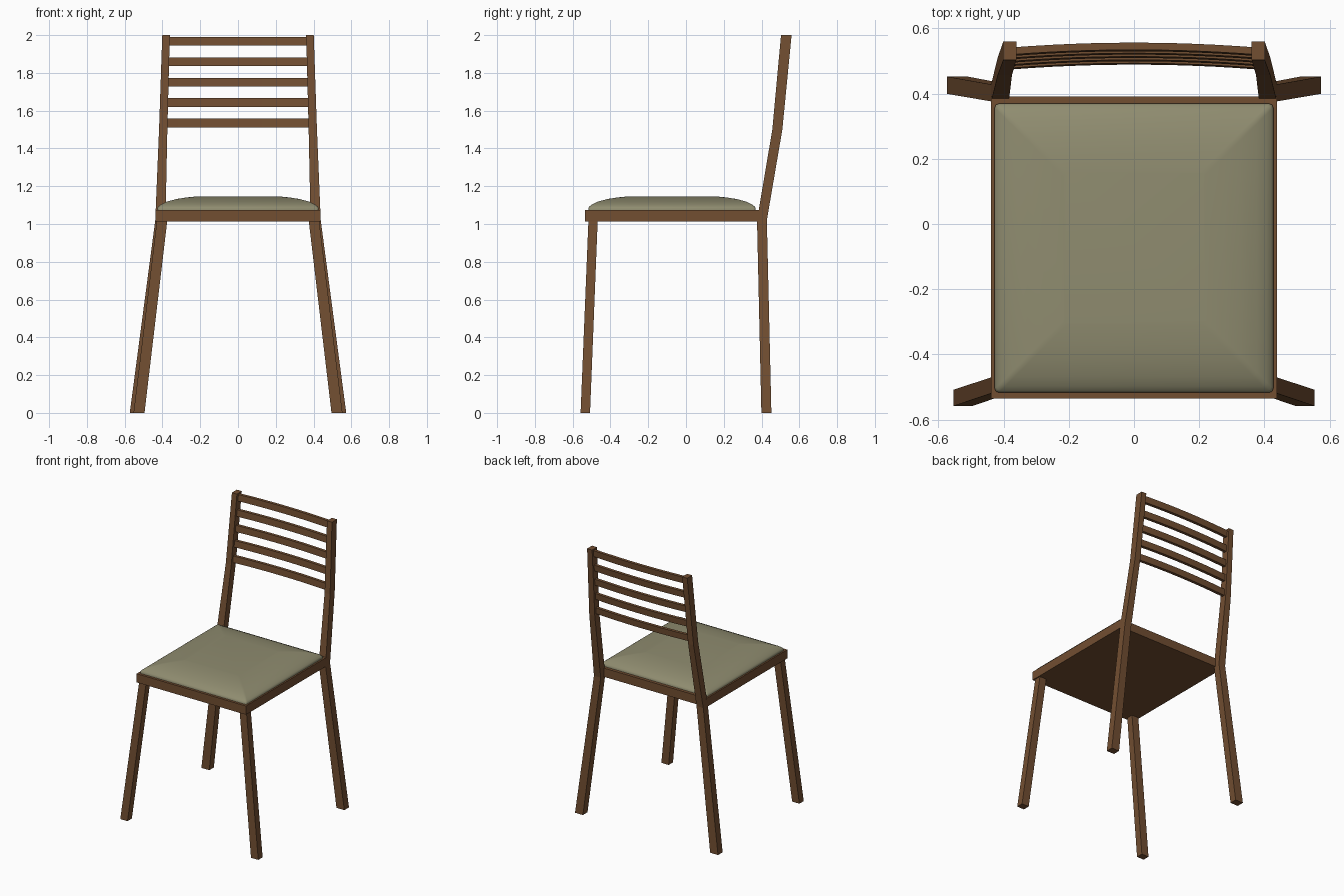
import bpy, bmesh

if "Cube" in bpy.data.objects:
    bpy.data.objects.remove(bpy.data.objects["Cube"])

def material(name, rgb):
    m = bpy.data.materials.new(name)
    m.diffuse_color = (*rgb, 1)
    m.use_nodes = True
    m.node_tree.nodes["Principled BSDF"].inputs["Base Color"].default_value = m.diffuse_color
    return m

wood = material("brown wood", (0.168, 0.077, 0.031))
fabric = material("sage fabric", (0.275, 0.262, 0.160))

def loft(name, sections, mat):
    """Closed solid through a list of four-cornered (or more) rings."""
    bm = bmesh.new()
    rings = [[bm.verts.new(p) for p in s] for s in sections]
    n = len(rings[0])
    for a, b in zip(rings, rings[1:]):
        for i in range(n):
            j = (i + 1) % n
            bm.faces.new((a[i], a[j], b[j], b[i]))
    bm.faces.new(rings[0][::-1])
    bm.faces.new(rings[-1])
    bmesh.ops.recalc_face_normals(bm, faces=bm.faces)
    me = bpy.data.meshes.new(name)
    bm.to_mesh(me)
    bm.free()
    me.materials.append(mat)
    ob = bpy.data.objects.new(name, me)
    bpy.context.collection.objects.link(ob)
    return ob

def rect(x0, x1, y0, y1, z):
    return [(x0, y0, z), (x1, y0, z), (x1, y1, z), (x0, y1, z)]

def rounded(x0, x1, y0, y1, z, c):
    return [(x0 + c, y0, z), (x1 - c, y0, z), (x1 - .3 * c, y0 + .3 * c, z),
            (x1, y0 + c, z), (x1, y1 - c, z), (x1 - .3 * c, y1 - .3 * c, z),
            (x1 - c, y1, z), (x0 + c, y1, z), (x0 + .3 * c, y1 - .3 * c, z),
            (x0, y1 - c, z), (x0, y0 + c, z), (x0 + .3 * c, y0 + .3 * c, z)]

# seat frame
loft("seat_frame", [rect(-.438, .438, -.535, .391, z) for z in (1.012, 1.075)], wood)

# domed cushion
profile = [(0, 1.07), (0, 1.085), (.006, 1.093), (.02, 1.104), (.05, 1.118),
           (.1, 1.132), (.15, 1.140), (.21, 1.146)]
cushion = loft("seat_cushion", [rounded(-.427 + d, .427 - d, -.517 + d, .369 - d, z, .012)
                                for d, z in profile], fabric)
bpy.context.view_layer.objects.active = cushion
cushion.select_set(True)
bpy.ops.object.shade_smooth_by_angle(angle=0.9)
cushion.select_set(False)

# splayed front legs and one-piece back posts: x0, x1, y0, y1, z
front_leg = [(.495, .553, -.558, -.508, 0), (.373, .428, -.516, -.467, 1.03)]
back_post = [(.510, .573, .399, .452, 0), (.384, .438, .376, .428, 1.02),
             (.374, .418, .457, .510, 1.5), (.361, .401, .503, .559, 2.0)]
for name, path in (("front_leg", front_leg), ("back_post", back_post)):
    for side, s in (("right", 1), ("left", -1)):
        loft(f"{name}_{side}", [rect(s * a, s * b, c, d, z) for a, b, c, d, z in path], wood)

# bowed back slats following the lean of the posts
def post_y(z):
    return .4835 + (z - 1.5) * .095

for k in range(5):
    zc = 1.535 + k * .108
    lo, hi = zc - .023, zc + .023
    sections = []
    for i in range(13):
        t = i / 6 - 1
        bow = .015 * (1 - t * t)
        y0, y1 = post_y(lo) + bow, post_y(hi) + bow
        sections.append([(.38 * t, y0 - .011, lo), (.38 * t, y0 + .011, lo),
                         (.38 * t, y1 + .011, hi), (.38 * t, y1 - .011, hi)])
    loft(f"back_slat_{k + 1}", sections, wood)
